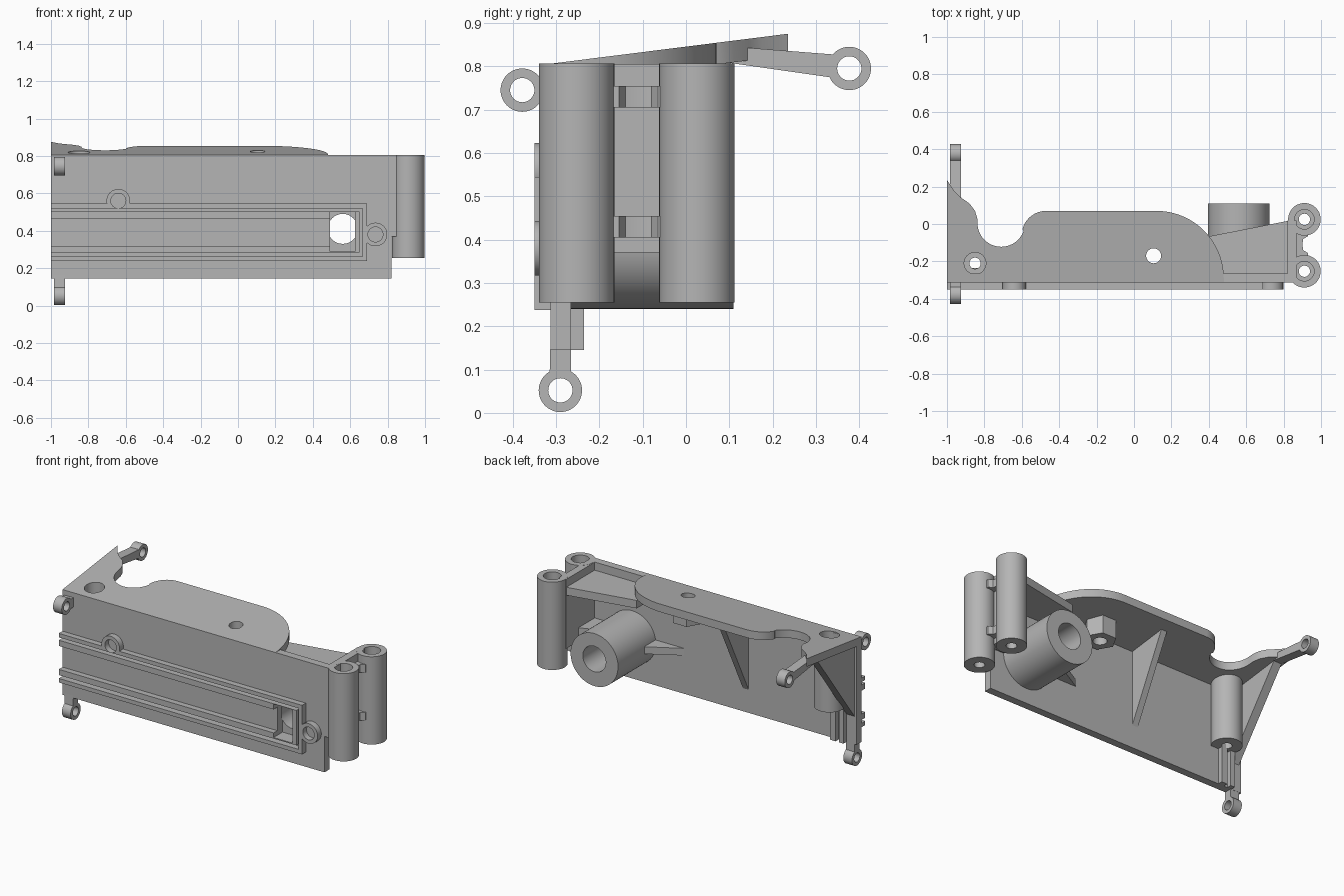
import bpy, bmesh
from math import cos, sin, radians, pi

if "Cube" in bpy.data.objects:
    bpy.data.objects.remove(bpy.data.objects["Cube"])

GREY = (0.46, 0.46, 0.46, 1)
mat = bpy.data.materials.new("grey plastic")
mat.use_nodes = True
mat.diffuse_color = GREY
mat.node_tree.nodes["Principled BSDF"].inputs["Base Color"].default_value = GREY

FRONT, BACK = -0.313, -0.265     # faces of the main wall
PROUD = -0.35                    # front of the raised details
TOP = 0.806
parts = []


def prism(name, pts, axis, lo, hi, keep=True):
    """Extrude a 2D outline along x (outline y,z), y (x,z) or z (x,y)."""
    place = {"x": lambda u, v, w: (w, u, v),
             "y": lambda u, v, w: (u, w, v),
             "z": lambda u, v, w: (u, v, w)}[axis]
    bm = bmesh.new()
    a = [bm.verts.new(place(u, v, lo)) for u, v in pts]
    b = [bm.verts.new(place(u, v, hi)) for u, v in pts]
    bm.faces.new(a)
    bm.faces.new(b)
    for i in range(len(pts)):
        j = (i + 1) % len(pts)
        bm.faces.new((a[i], a[j], b[j], b[i]))
    bmesh.ops.recalc_face_normals(bm, faces=bm.faces)
    mesh = bpy.data.meshes.new(name)
    bm.to_mesh(mesh)
    bm.free()
    mesh.materials.append(mat)
    ob = bpy.data.objects.new(name, mesh)
    bpy.context.collection.objects.link(ob)
    if keep:
        parts.append(ob)
    return ob


def arc(cx, cy, r, start, end, n=16):
    angles = [radians(start + (end - start) * i / n) for i in range(n + 1)]
    return [(cx + r * cos(t), cy + r * sin(t)) for t in angles]


def box(name, x0, x1, y0, y1, z0, z1, keep=True):
    return prism(name, [(x0, y0), (x1, y0), (x1, y1), (x0, y1)], "z", z0, z1, keep)


def cyl(name, u, v, r, axis, lo, hi, keep=True, n=48):
    return prism(name, arc(u, v, r, 0, 360, n)[:-1], axis, lo, hi, keep)


def cut(ob, cutter):
    """Subtract a cutter, then discard it."""
    mod = ob.modifiers.new("cut", "BOOLEAN")
    mod.operation = "DIFFERENCE"
    mod.solver = "EXACT"
    mod.object = cutter
    with bpy.context.temp_override(object=ob, active_object=ob):
        bpy.ops.object.modifier_apply(modifier="cut")
    bpy.data.objects.remove(cutter)


def drill(ob, u, v, r, axis, lo, hi):
    cut(ob, cyl("cutter", u, v, r, axis, lo, hi, False))


def slot(ob):
    cut(ob, box("cutter", 0.492, 0.625, -0.5, BACK + 0.004, 0.29, 0.5, False))


# Main wall, with the lower right corner notched for the post
wall = prism("front_wall", [(-1, 0.145), (0.82, 0.145), (0.82, 0.37), (0.86, 0.37),
                            (0.86, TOP), (-1, TOP)], "y", FRONT, BACK)
slot(wall)

# Sloping top plate
outline = [(-1, FRONT), (-1, 0.235), (-0.96, 0.175), (-0.93, 0.145), (-0.88, 0.11),
           (-0.85, 0.07), (-0.838, 0.03)]
outline += arc(-0.71, 0.005, 0.127, 180, 340) + arc(-0.47, -0.06, 0.13, 165, 90)
outline += arc(0.12, -0.29, 0.36, 90, 0, 24) + [(0.48, FRONT)]
plate = prism("top_plate", outline, "z", -0.05, 0)
for v in plate.data.vertices:
    v.co.z += TOP + 0.126 * (v.co.y - FRONT)

# Screw post below the plate, and hex boss
HOLE = (-0.85, -0.21)
post = cyl("plate_post", *HOLE, 0.088, "z", 0.37, 0.79)
for ob in (plate, post):
    drill(ob, *HOLE, 0.058, "z", 0.45, 1)
drill(post, *HOLE, 0.03, "z", 0.3, 0.5)
nut = cyl("hex_boss", 0.105, -0.17, 0.095, "z", 0.67, 0.79, n=6)
for ob in (plate, nut):
    drill(ob, 0.105, -0.17, 0.04, "z", 0.5, 1)

# Pair of end posts with counterbored holes
for name, y in (("front", -0.2525), ("rear", 0.025)):
    p = cyl(name + "_end_post", 0.911, y, 0.087, "z", 0.255, TOP)
    drill(p, 0.911, y, 0.052, "z", 0.35, 1)
    drill(p, 0.911, y, 0.03, "z", 0.1, 0.5)

# End wall, shelf and the bridges between the end posts
box("end_wall", 0.82, 0.868, -0.3, 0.02, 0.37, TOP - 0.001)
prism("shelf", [(0.39, -0.29), (0.84, -0.29), (0.84, 0.02), (0.39, -0.068)],
      "z", 0.705, 0.755)
for name, z in (("lower", 0.405), ("upper", 0.705)):
    prism(name + "_bridge", [(0.85, -0.19), (0.93, -0.19), (0.93, -0.155),
                             (0.905, -0.14), (0.9, -0.11), (0.905, -0.08),
                             (0.93, -0.065), (0.93, -0.04), (0.85, -0.04)],
          "z", z, z + 0.05)

# Large rear tube opening into the slot
tube = cyl("rear_tube", 0.56, 0.405, 0.165, "y", -0.28, 0.11, n=64)
drill(tube, 0.56, 0.41, 0.08, "y", -0.5, 0.5)
slot(tube)

# Horizontal tube ribs
prism("tube_rib", [(0.19, -0.27), (0.42, -0.27), (0.42, -0.14)], "z", 0.385, 0.43)
prism("tube_end_rib", [(0.7, -0.27), (0.83, -0.27), (0.83, -0.1), (0.7, -0.15)],
      "z", 0.405, 0.455)

# Vertical gussets under the plate
prism("middle_gusset", [(-0.28, 0.26), (-0.28, 0.79), (0.0, 0.82)], "x", -0.25, -0.21)
prism("end_gusset", [(-0.28, 0.3), (-0.28, 0.78), (0.12, 0.83)], "x", -0.985, -0.93)
box("post_rib", -0.875, -0.835, -0.28, -0.235, 0.145, 0.4)
box("edge_rib", -0.93, -0.9, -0.28, -0.235, 0.145, 0.4)


# Nested U-shaped front rails
def u_rail(name, x, z0, z1, t):
    return prism(name, [(-1, z1), (x, z1), (x, z0), (-1, z0), (-1, z0 + t),
                        (x - t, z0 + t), (x - t, z1 - t), (-1, z1 - t)],
                 "y", PROUD, FRONT + 0.005)


outer = u_rail("outer_rail", 0.69, 0.237, 0.545, 0.025)
inner = u_rail("inner_rail", 0.65, 0.283, 0.502, 0.036)
slot(inner)

# Ring bosses merging with the outer rail
for name, x, z in (("upper", -0.64, 0.56), ("end", 0.735, 0.38)):
    ring = cyl(name + "_ring_boss", x, z, 0.063, "y", PROUD, FRONT + 0.005)
    for ob in (ring, outer):
        drill(ob, x, z, 0.04, "y", -0.5, FRONT)
    cut(ring, box("cutter", -1, 0.666, -0.5, 0, 0.25, 0.521, False))

# Three eyelets on the left end
X0, X1 = -0.985, -0.925
arms = {
    "front": ((-0.378, 0.745), [(-0.35, 0.715), (-0.3, 0.715), (-0.3, 0.775), (-0.35, 0.775)]),
    "lower": ((-0.29, 0.052), [(-0.315, 0.08), (-0.266, 0.08), (-0.266, 0.2), (-0.312, 0.2)]),
    "rear": ((0.377, 0.795), [(0.05, 0.815), (0.345, 0.773), (0.345, 0.827), (0.05, 0.85)]),
}
for name, (centre, pts) in arms.items():
    arm = prism(name + "_eyelet_arm", pts, "x", X0, X1)
    eye = cyl(name + "_eyelet", *centre, 0.05, "x", X0, X1)
    for ob in (arm, eye):
        drill(ob, *centre, 0.028, "x", -2, 0)

# Smooth the round faces and keep the edges sharp
bpy.ops.object.select_all(action="DESELECT")
for ob in parts:
    ob.select_set(True)
bpy.context.view_layer.objects.active = wall
bpy.ops.object.shade_smooth_by_angle(angle=pi / 6)
